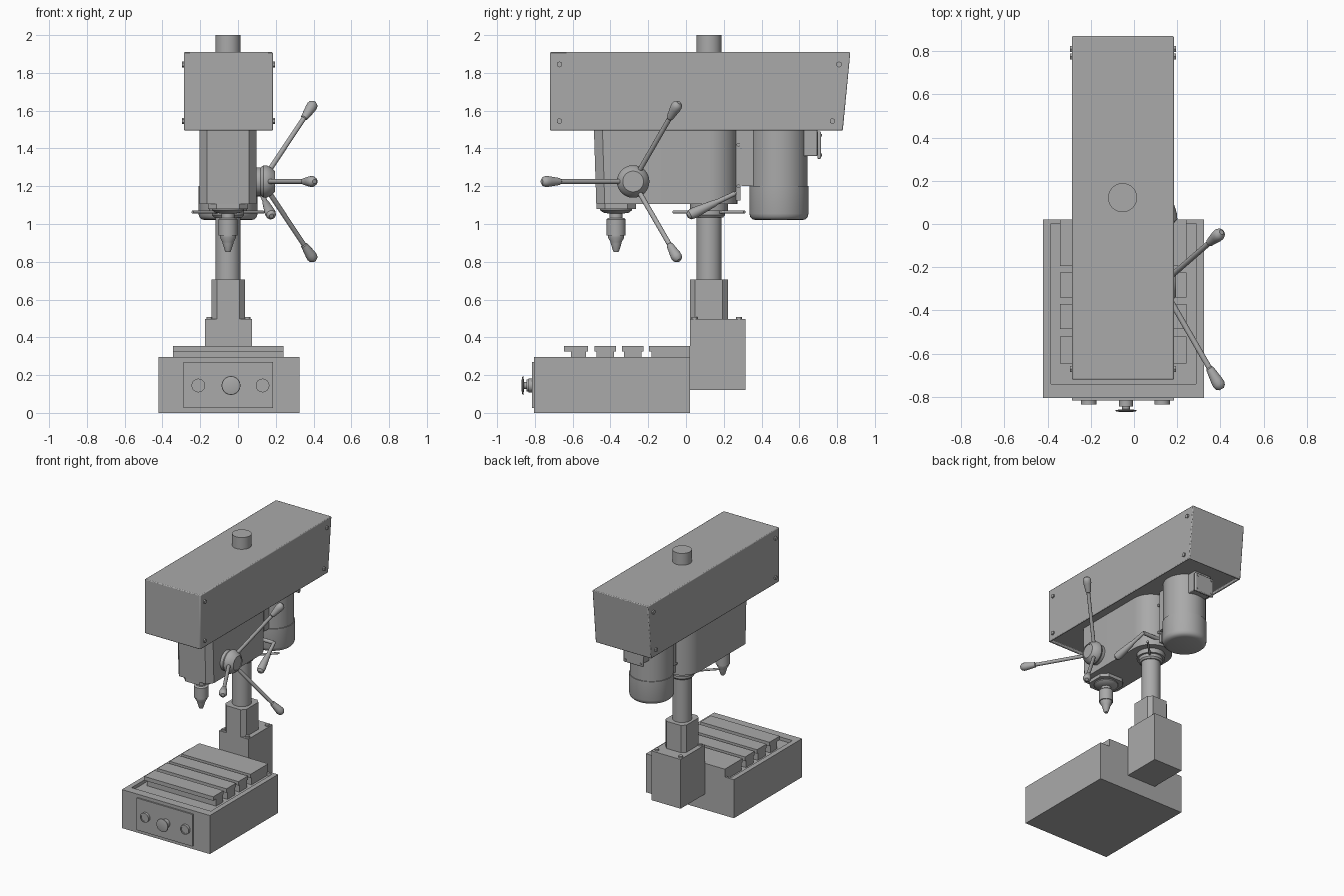
import bpy, bmesh, math
from mathutils import Vector, Matrix

cube = bpy.data.objects.get("Cube")
if cube:
    bpy.data.objects.remove(cube, do_unlink=True)

GREY = (0.4, 0.4, 0.4, 1)
mat = bpy.data.materials.new("machine_grey")
mat.use_nodes = True
mat.diffuse_color = GREY
mat.node_tree.nodes["Principled BSDF"].inputs["Base Color"].default_value = GREY

CX, COL_Y, QUILL_Y = -0.053, 0.122, -0.37


def finish(name, bm, bevel=0, smooth=True):
    bmesh.ops.recalc_face_normals(bm, faces=bm.faces)
    me = bpy.data.meshes.new(name)
    bm.to_mesh(me)
    bm.free()
    me.materials.append(mat)
    ob = bpy.data.objects.new(name, me)
    bpy.context.collection.objects.link(ob)
    if bevel:
        mod = ob.modifiers.new("Bevel", "BEVEL")
        mod.width, mod.segments = bevel, 2
    if smooth:
        bpy.ops.object.select_all(action="DESELECT")
        ob.select_set(True)
        bpy.context.view_layer.objects.active = ob
        bpy.ops.object.shade_smooth_by_angle(angle=math.radians(35))
    return ob


def box_mesh(lo, hi):
    lo, hi = Vector(lo), Vector(hi)
    bm = bmesh.new()
    bmesh.ops.create_cube(bm, size=1)
    for v in bm.verts:
        v.co = Vector([(a + b) / 2 + c * (b - a) for a, b, c in zip(lo, hi, v.co)])
    return bm


def box(name, lo, hi, bevel=0):
    return finish(name, box_mesh(lo, hi), bevel, bevel > 0)


def recess(bm, up, lo, hi, depth):
    """Sink a rectangle into the top or bottom of a box."""
    face = max(bm.faces, key=lambda f: f.calc_center_median().z * up)
    mid = face.calc_center_median()
    bmesh.ops.inset_individual(bm, faces=[face], thickness=0.01)
    for v in face.verts:
        v.co.x = lo[0] if v.co.x < mid.x else hi[0]
        v.co.y = lo[1] if v.co.y < mid.y else hi[1]
    rim = bmesh.ops.extrude_face_region(bm, geom=[face])
    for v in rim["geom"]:
        if isinstance(v, bmesh.types.BMVert):
            v.co.z -= depth * up
    bm.faces.remove(face)


def lathe(name, base, axis, profile, sides=32):
    """Turn a (distance, radius) profile about an axis."""
    rot = Vector(axis).to_track_quat("Z", "Y").to_matrix().to_4x4()
    frame = Matrix.Translation(base) @ rot
    bm = bmesh.new()
    rings = []
    for h, r in profile:
        rings.append([bm.verts.new(frame @ Vector((r * math.cos(a), r * math.sin(a), h)))
                      for a in (math.tau * (i + 0.5) / sides for i in range(sides))])
    for a, b in zip(rings, rings[1:]):
        for i in range(sides):
            j = (i + 1) % sides
            bm.faces.new((a[i], a[j], b[j], b[i]))
    bm.faces.new(rings[0])
    bm.faces.new(rings[-1])
    return finish(name, bm)


def rod(name, a, b, r, sides=16):
    d = Vector(b) - Vector(a)
    return lathe(name, a, d, [(0, r), (d.length, r)], sides)


def prism(name, outline, z0, z1, lean=0):
    """Extrude an outline upward, leaning its front edge outward."""
    bm = bmesh.new()
    low = [bm.verts.new((x, y, z0)) for x, y in outline]
    top = [bm.verts.new((x, y - (lean if y < -0.4 else 0), z1)) for x, y in outline]
    n = len(outline)
    for i in range(n):
        bm.faces.new((low[i], low[(i + 1) % n], top[(i + 1) % n], top[i]))
    bm.faces.new(low)
    bm.faces.new(top)
    return finish(name, bm)


def octagon(x0, x1, y0, y1, c):
    return [(x0 + c, y0), (x1 - c, y0), (x1, y0 + c), (x1, y1 - c),
            (x1 - c, y1), (x0 + c, y1), (x0, y1 - c), (x0, y0 + c)]


# Base with coolant trough
bm = box_mesh((-0.42, -0.805, 0), (0.325, 0.02, 0.295))
recess(bm, 1, (-0.383, -0.74), (0.288, 0.003), 0.025)
finish("base", bm, smooth=False)

# Slotted work table
for i, (y0, y1) in enumerate([(-0.645, -0.52), (-0.485, -0.37), (-0.34, -0.225), (-0.195, 0.02)]):
    front = 0.035 if i == 0 else 0.012
    back = 0 if i == 3 else 0.01
    box(f"table_bar_{i}", (-0.343, y0, 0.325), (0.242, y1, 0.355))
    box(f"table_stem_{i}", (-0.343, y0 + front, 0.265), (0.242, y1 - back, 0.325))

# Control panel and buttons
box("control_panel", (-0.288, -0.816, 0.025), (0.185, -0.8, 0.27))
for side, x in (("right", -0.21), ("left", 0.13)):
    lathe(f"button_{side}", (x, -0.815, 0.145), (0, -1, 0),
          [(0, 0.036), (0.02, 0.036), (0.02, 0.028), (0.014, 0.028)])
lathe("stop_button", (-0.037, -0.815, 0.145), (0, -1, 0),
      [(0, 0.032), (0.03, 0.032), (0.03, 0.018), (0.042, 0.018), (0.046, 0.05),
       (0.051, 0.048), (0.055, 0.03)])

# Column, pedestal and collar
box("pedestal", (-0.175, 0.02, 0.12), (0.073, 0.315, 0.497))
prism("column_collar", octagon(-0.14, 0.037, 0.02, 0.222, 0.028), 0.497, 0.705)
lathe("column", (CX, COL_Y, 0.6), (0, 0, 1), [(0, 0.067), (1.4, 0.067)], 48)
for x in (-0.152, 0.05):
    for y in (0.045, 0.28):
        lathe("pedestal_bolt", (x, y, 0.495), (0, 0, 1), [(0, 0.016), (0.013, 0.016)], 12)

# Belt housing with sloped rear and sunken underside
bm = box_mesh((-0.287, -0.72, 1.495), (0.185, 0.87, 1.91))
for v in bm.verts:
    if v.co.y > 0 and v.co.z < 1.6:
        v.co.y = 0.83
recess(bm, -1, (-0.275, -0.708), (0.173, 0.818), 0.02)
finish("belt_housing", bm, 0.006)
for side, x in ((-1, -0.285), (1, 0.183)):
    for y, z in ((-0.67, 1.845), (-0.67, 1.545), (0.81, 1.845), (0.775, 1.545)):
        lathe("housing_screw", (x, y, z), (side, 0, 0), [(0, 0.016), (0.012, 0.016)], 6)

# Head casting, rounded behind around the column
arc = [(CX + 0.15 * math.cos(a), COL_Y + 0.15 * math.sin(a))
       for a in (math.pi * i / 20 for i in range(21))]
nose = [(-0.203, -0.43), (-0.165, -0.475), (0.059, -0.475), (0.097, -0.43)]
prism("head_casting", nose + arc, 1.105, 1.52, 0.013)
for x in (-0.095, -0.041):
    box("clamp_lug", (x, 0.24, 1.125), (x + 0.03, 0.288, 1.515))
for z in (1.2, 1.42):
    rod("clamp_bolt", (-0.115, 0.278, z), (0.009, 0.278, z), 0.01, 12)

# Ring under the head, with its tommy bar
lathe("column_ring", (CX, COL_Y, 1.035), (0, 0, 1),
      [(0, 0.075), (0.012, 0.085), (0.035, 0.085), (0.035, 0.1), (0.075, 0.1)])
rod("tommy_bar", (-0.24, -0.066, 1.063), (0.134, 0.31, 1.063), 0.008)

# Clamp lever
rod("lever_pivot", (-0.01, 0.255, 1.16), (0.125, 0.255, 1.16), 0.014)
a, b = Vector((0.125, 0.26, 1.162)), Vector((0.175, 0.02, 1.048))
n = (b - a).length
lathe("lever_arm", a, b - a, [(0, 0.012), (n * 0.4, 0.014), (n * 0.45, 0.018),
                              (n * 0.9, 0.029), (n, 0.026), (n * 1.05, 0.012)], 20)

# Quill and chuck
prism("quill_collar", octagon(CX - 0.105, CX + 0.105, QUILL_Y - 0.105, QUILL_Y + 0.105, 0.045),
      1.08, 1.11)
lathe("chuck", (CX, QUILL_Y, 1.085), (0, 0, -1),
      [(0, 0.085), (0.012, 0.085), (0.025, 0.068), (0.03, 0.035), (0.052, 0.035), (0.055, 0.045),
       (0.06, 0.05), (0.145, 0.05), (0.145, 0.043), (0.157, 0.043), (0.18, 0.03),
       (0.19, 0.028), (0.225, 0.017), (0.233, 0.013)])

# Feed hub with three spokes
HUB = Vector((0.09, -0.28, 1.225))
lathe("feed_hub", HUB, (1, 0, 0),
      [(0, 0.075), (0.03, 0.075), (0.045, 0.086), (0.06, 0.086), (0.085, 0.075), (0.105, 0.055),
       (0.105, 0.05), (0.1, 0.05)], 40)
for k in range(3):
    ang = math.radians(60 + 120 * k)
    radial = Vector((0, math.cos(ang), math.sin(ang)))
    start = HUB + Vector((0.065, 0, 0)) + radial * 0.05
    end = HUB + Vector((0.31, 0, 0)) + radial * 0.475
    d = end - start
    n = d.length
    rod("feed_spoke", start, end, 0.013)
    lathe("feed_knob", start, d, [(n - 0.105, 0.013), (n - 0.1, 0.018), (n - 0.035, 0.028),
                                  (n - 0.015, 0.029), (n, 0.024), (n + 0.01, 0.012)], 20)

# Motor, bracket and terminal box
lathe("motor", (CX, 0.492, 1.02), (0, 0, 1),
      [(0, 0.12), (0.005, 0.14), (0.017, 0.152), (0.035, 0.157), (0.18, 0.157),
       (0.18, 0.151), (0.5, 0.151)], 48)
box("motor_bracket", (-0.12, 0.295, 1.2), (0.014, 0.37, 1.515))
box("terminal_box", (-0.125, 0.6, 1.36), (0.02, 0.695, 1.515), 0.004)
box("terminal_cover", (-0.135, 0.695, 1.345), (0.03, 0.715, 1.49), 0.006)
for x in (-0.115, 0.01):
    for z in (1.365, 1.47):
        lathe("cover_screw", (x, 0.714, z), (0, 1, 0), [(0, 0.008), (0.006, 0.008)], 8)
